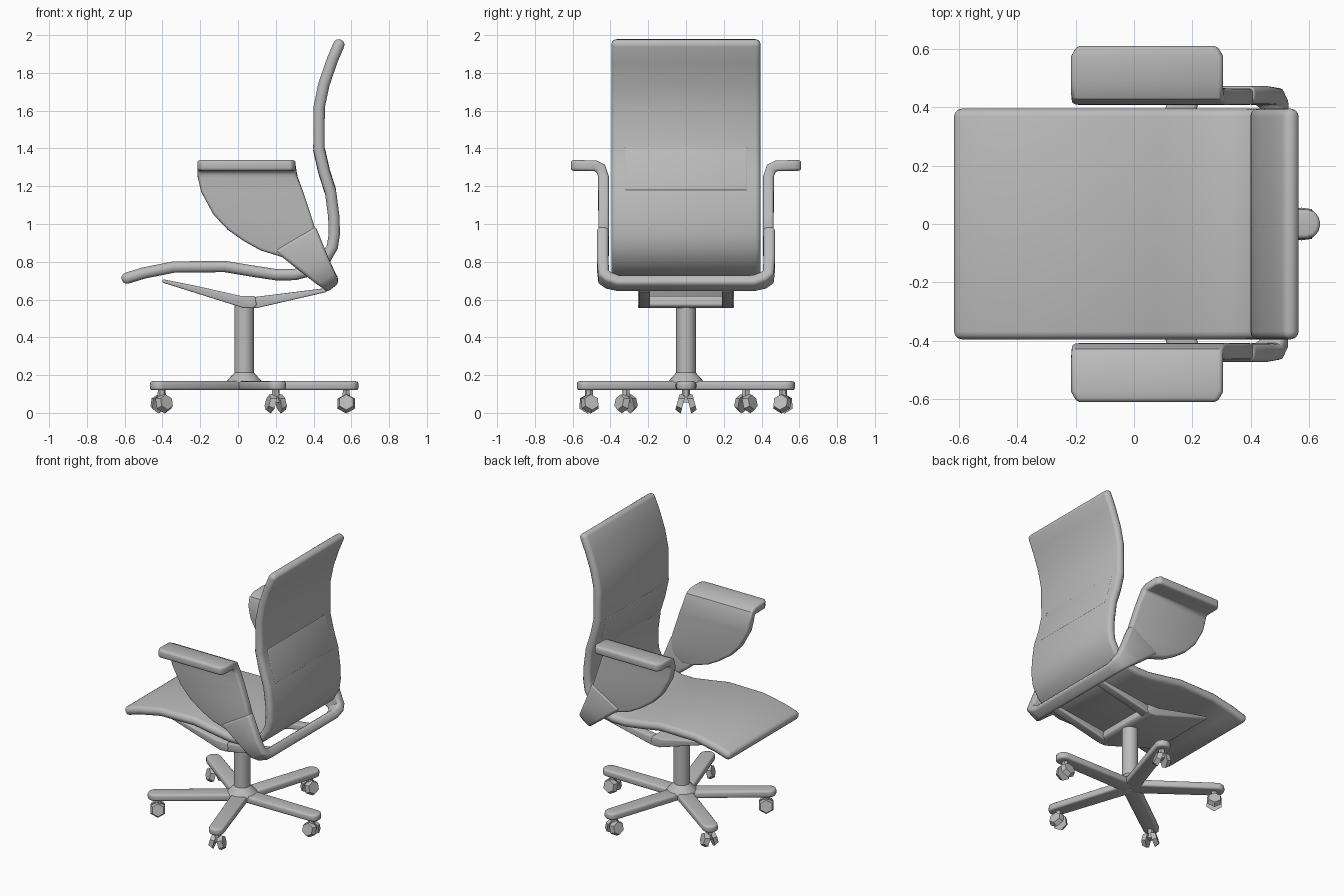
import bpy, bmesh, math
from mathutils import Vector, Matrix

if "Cube" in bpy.data.objects:
    bpy.data.objects.remove(bpy.data.objects["Cube"])

grey = bpy.data.materials.new("plain grey")
grey.use_nodes = True
COLOUR = (0.5, 0.5, 0.5, 1)
grey.diffuse_color = COLOUR
grey.node_tree.nodes["Principled BSDF"].inputs["Base Color"].default_value = COLOUR


def finish(name, bm, bevel=0, segments=3, smooth=40):
    """Round the sharp edges, then store the mesh as an object."""
    bmesh.ops.recalc_face_normals(bm, faces=bm.faces)
    if bevel:
        sharp = [e for e in bm.edges if e.calc_face_angle(0) > math.radians(50)]
        bmesh.ops.bevel(bm, geom=sharp, offset=bevel, segments=segments,
                        profile=0.5, affect='EDGES', clamp_overlap=True)
    mesh = bpy.data.meshes.new(name)
    bm.to_mesh(mesh)
    bm.free()
    mesh.materials.append(grey)
    obj = bpy.data.objects.new(name, mesh)
    bpy.context.collection.objects.link(obj)
    bpy.ops.object.select_all(action='DESELECT')
    obj.select_set(True)
    bpy.context.view_layer.objects.active = obj
    if smooth:
        bpy.ops.object.shade_smooth_by_angle(angle=math.radians(smooth))
    return obj


def ribbon(name, stations, thick, bevel, **options):
    """Thick strip through pairs of edge points."""
    bm = bmesh.new()
    pairs = [(Vector(a), Vector(b)) for a, b in stations]
    mids = [(a + b) / 2 for a, b in pairs]
    rings = []
    for i, (a, b) in enumerate(pairs):
        before = (mids[i] - mids[i - 1]).normalized() if i else None
        after = (mids[i + 1] - mids[i]).normalized() if i + 1 < len(mids) else None
        tangent = (before or after) + (after or before)
        n = (b - a).cross(tangent).normalized() * thick / 2
        rings.append([bm.verts.new(p) for p in (a + n, b + n, b - n, a - n)])
    for r, s in zip(rings, rings[1:]):
        for k in range(4):
            m = (k + 1) % 4
            bm.faces.new((r[k], r[m], s[m], s[k]))
    bm.faces.new(rings[0])
    bm.faces.new(rings[-1])
    return finish(name, bm, bevel, **options)


def prism(name, outline, direction, bevel=0, **options):
    """Extruded closed outline."""
    bm = bmesh.new()
    face = bm.faces.new([bm.verts.new(p) for p in outline])
    out = bmesh.ops.extrude_face_region(bm, geom=[face])
    moved = [v for v in out["geom"] if isinstance(v, bmesh.types.BMVert)]
    bmesh.ops.translate(bm, vec=direction, verts=moved)
    return finish(name, bm, bevel, **options)


def cone(name, x, z0, z1, r0, r1, sides=24):
    bm = bmesh.new()
    bmesh.ops.create_cone(bm, cap_ends=True, segments=sides, radius1=r0, radius2=r1,
                          depth=z1 - z0, matrix=Matrix.Translation((x, 0, (z0 + z1) / 2)))
    return finish(name, bm)


def across(path, half):
    return [((x, -half, z), (x, half, z)) for x, z in path]


# Continuous seat and backrest shell
back = [(.49, 1.17), (.455, 1.28), (.428, 1.4)]
shell = [(-.615, .705), (-.5, .74), (-.34, .772), (-.07, .775), (.08, .75), (.2, .732),
         (.3, .732), (.39, .755), (.46, .81), (.5, .88), (.51, .95), (.507, 1.04)] + back + [
         (.43, 1.62), (.455, 1.74), (.5, 1.87), (.545, 1.975)]
ribbon("seat_and_back", across(shell, .395), .06, .027)

# Lumbar pad barely raised out of the backrest
ribbon("lumbar_pad", across(back, .325), .064, .006)

# Armrest pads that bend down into the side panels: y, z, front x, rear x
arm = [(.61, 1.31, -.195, .285), (.575, 1.31, -.215, .305), (.48, 1.308, -.215, .305),
       (.45, 1.295, -.215, .305), (.437, 1.25, -.213, .315), (.436, 1.17, -.195, .345),
       (.436, 1.05, -.13, .385), (.436, .97, -.055, .41), (.436, .91, .03, .405),
       (.436, .86, .12, .385), (.436, .82, .25, .32)]
for side, label in ((1, "left"), (-1, "right")):
    ribbon(label + "_armrest",
           [((f, side * y, z), (r, side * y, z)) for y, z, f, r in arm], .057, .022)

# U-shaped strut carrying both arms: y, front x z, rear x z
half = [(.441, .19, .86, .41, .99), (.441, .33, .75, .475, .83),
        (.436, .41, .69, .51, .75), (.41, .437, .673, .52, .73), (.36, .45, .662, .518, .712)]
strut = [((a, y, b), (c, y, d)) for y, a, b, c, d in half]
strut += [((a[0], -a[1], a[2]), (b[0], -b[1], b[2])) for a, b in reversed(strut)]
ribbon("arm_strut", strut, .062, .02)

# Tilt plate under the seat and its two rear struts
plate = [(-.4, .708), (-.22, .672), (.01, .62), (.09, .62), (.1, .57), (.08, .555), (.03, .555),
         (-.4, .69)]
prism("tilt_plate", [(x, -.255, z) for x, z in plate], (0, .51, 0), .008)
rear = [(.06, .61), (.06, .56), (.1, .555), (.47, .64), (.46, .66)]
for side, label in ((1, "left"), (-1, "right")):
    prism(label + "_rear_strut", [(x, side * .22 - .03, z) for x, z in rear], (0, .06, 0), .006)

# Column and hub
CX = .033
cone("column", CX, .14, .575, .052, .052)
cone("hub_flare", CX, .16, .215, .1, .05)

# Five legs, each with a twin-wheel caster
for i in range(5):
    turn = Matrix.Translation((CX, 0, 0)) @ Matrix.Rotation(i * math.tau / 5, 4, 'Z')
    outline = [(0, -.055, .12), (0, .055, .12)]
    for k in range(7):
        a = math.pi / 2 - math.pi * k / 6
        outline.append((.56 + .045 * math.cos(a), .05 * math.sin(a), .12))
    prism(f"leg_{i + 1}", [turn @ Vector(p) for p in outline], (0, 0, .048), .014)
    bm = bmesh.new()
    for side in (-1, 1):
        place = (turn @ Matrix.Translation((.54, side * .03, .053))
                 @ Matrix.Rotation(math.pi / 2 + side * .25, 4, 'X'))
        bmesh.ops.create_cone(bm, cap_ends=True, segments=6, radius1=.048 - side * .006,
                              radius2=.048 + side * .006, depth=.032, matrix=place)
    bmesh.ops.create_cone(bm, cap_ends=True, segments=6, radius1=.025, radius2=.02, depth=.07,
                          matrix=turn @ Matrix.Translation((.54, 0, .09)))
    finish(f"caster_{i + 1}", bm, smooth=0)
